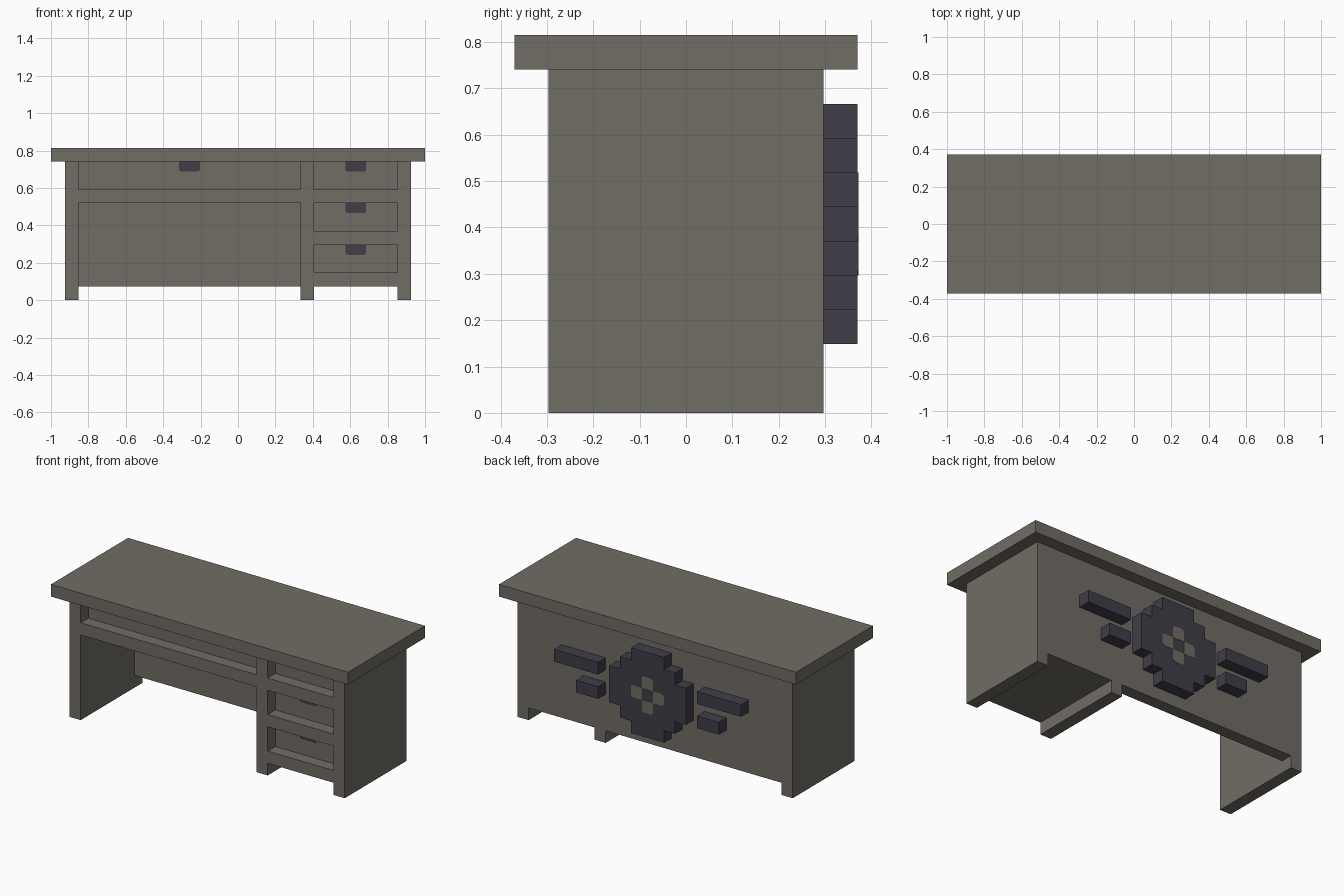
import bpy, bmesh

U = 2 / 27  # one block of the design grid

old = bpy.data.objects.get("Cube")
if old:
    bpy.data.objects.remove(old, do_unlink=True)


def material(name, rgb):
    m = bpy.data.materials.new(name)
    m.use_nodes = True
    m.diffuse_color = (*rgb, 1)
    m.node_tree.nodes["Principled BSDF"].inputs["Base Color"].default_value = (*rgb, 1)
    return m


STONE = material("warm grey", (0.165, 0.153, 0.132))
DARK = material("dark slate", (0.052, 0.047, 0.066))


def prism(name, outline, y0, y1, mat):
    """Extrude an outline of (x, z) grid points from y0 to y1."""
    bm = bmesh.new()
    face = bm.faces.new([bm.verts.new((x * U, y0 * U, z * U)) for x, z in outline])
    ext = bmesh.ops.extrude_face_region(bm, geom=[face])
    moved = [v for v in ext["geom"] if isinstance(v, bmesh.types.BMVert)]
    bmesh.ops.translate(bm, verts=moved, vec=(0, (y1 - y0) * U, 0))
    bmesh.ops.recalc_face_normals(bm, faces=bm.faces)
    me = bpy.data.meshes.new(name)
    bm.to_mesh(me)
    bm.free()
    me.materials.append(mat)
    ob = bpy.data.objects.new(name, me)
    bpy.context.collection.objects.link(ob)
    return ob


def box(name, x0, x1, y0, y1, z0, z1, mat=STONE):
    return prism(name, [(x0, z0), (x1, z0), (x1, z1), (x0, z1)], y0, y1, mat)


def cut(target, *bounds):
    """Subtract a box from the target and discard the cutter."""
    cutter = box("cutter", *bounds)
    cutter.hide_render = True
    mod = target.modifiers.new("cut", "BOOLEAN")
    mod.operation = "DIFFERENCE"
    mod.solver = "EXACT"
    mod.object = cutter
    bpy.context.view_layer.objects.active = target
    bpy.ops.object.modifier_apply(modifier=mod.name)
    bpy.data.objects.remove(cutter, do_unlink=True)


# Desk top slab
box("desk_top", -13.5, 13.5, -5, 5, 10, 11)

# Body: a block with leg gaps, knee space and drawer recesses cut out
body = box("desk_body", -12.5, 12.5, -4, 4, 0, 10)
knee, drawers = (-11.5, 4.5), (5.5, 11.5)
cut(body, *knee, -5, 3, -1, 7)
cut(body, *knee, -5, 5, -1, 1)
cut(body, *drawers, -5, 5, -1, 1)
cut(body, *knee, -5, -3, 8, 10.5)
for z0, z1 in ((8, 10.5), (5, 7), (2, 4)):
    cut(body, *drawers, -5, -3, z0, z1)

# Drawer pulls: thin plates with clipped lower corners
for i, (cx, top) in enumerate(((-3.5, 10), (8.5, 10), (8.5, 7), (8.5, 4))):
    w, h, c = 0.75, 0.72, 0.12
    prism(f"drawer_pull_{i + 1}",
          [(cx - w, top), (cx - w, top - h + c), (cx - w + c, top - h),
           (cx + w - c, top - h), (cx + w, top - h + c), (cx + w, top)],
          -3.05, -3, DARK)

# Stepped round emblem on the back
CZ = 5.5
quarter = [(1.5, 3.5), (1.5, 2.5), (2.5, 2.5), (2.5, 1.5), (3.5, 1.5)]
half = quarter + [(x, -z) for x, z in reversed(quarter)]
ring = half + [(-x, z) for x, z in reversed(half)]
prism("emblem_disc", [(x, z + CZ) for x, z in ring], 4, 5, DARK)

# Four light petals around the dark centre, clipped on the outer corners
a, b, c = 0.5, 1.5, 0.15
petal = [(-a, a), (a, a), (a, b - c), (a - c, b), (-a + c, b), (-a, b - c)]
for i in range(4):
    prism(f"emblem_petal_{i + 1}", [(x, z + CZ) for x, z in petal], 5, 5.02, STONE)
    petal = [(z, -x) for x, z in petal]

# Wing bars on both sides of the emblem
for side, s in (("left", 1), ("right", -1)):
    for name, length, z in (("upper", 4, 6), ("lower", 2, 4)):
        x0, x1 = sorted((s * 4.5, s * (4.5 + length)))
        box(f"{side}_{name}_bar", x0, x1, 4, 5, z, z + 1, DARK)
